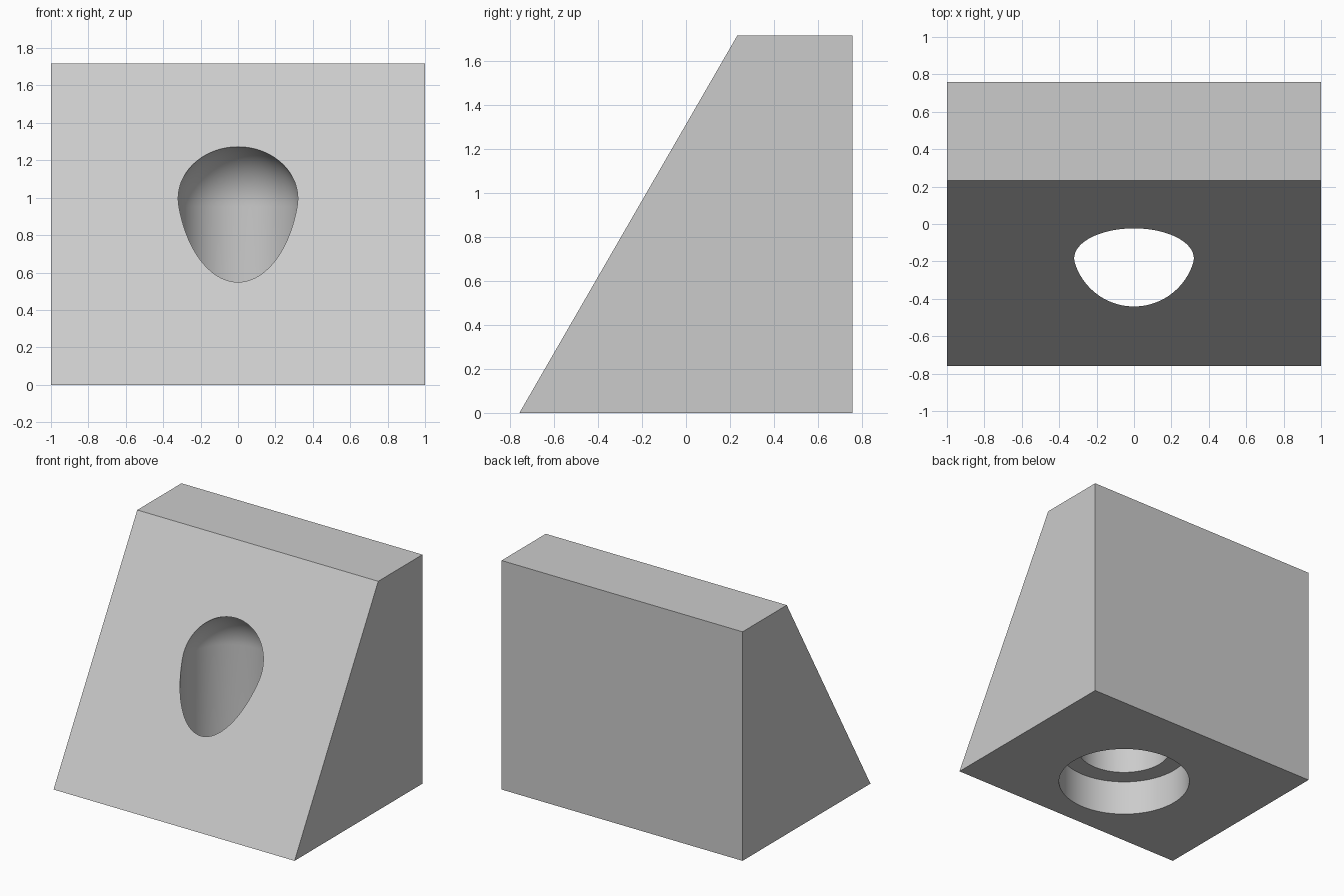
import bpy
import bmesh
from math import sin, cos, pi, radians, sqrt
from mathutils import Vector

default_cube = bpy.data.objects.get("Cube")
if default_cube:
    bpy.data.objects.remove(default_cube, do_unlink=True)

# Overall block sizes
HALF_WIDTH = 1.0
HALF_DEPTH = 0.758
HEIGHT = 1.718
SLOPE_TOP = -HALF_DEPTH + HEIGHT / sqrt(3)   # front face leans at 60 degrees

# Vertical domed bore with a wider recess underneath
BORE_Y = -0.11
BORE_RADIUS = 0.331
DOME_BASE = 0.953
RECESS_RADIUS = 0.468
RECESS_DEPTH = 0.267
SEGMENTS = 96
DOME_STEPS = 24


def make_object(name, bm):
    bmesh.ops.recalc_face_normals(bm, faces=bm.faces)
    mesh = bpy.data.meshes.new(name)
    bm.to_mesh(mesh)
    bm.free()
    obj = bpy.data.objects.new(name, mesh)
    bpy.context.collection.objects.link(obj)
    return obj


def extrude_side_profile(name, profile, half_width):
    bm = bmesh.new()
    face = bm.faces.new([bm.verts.new((-half_width, y, z)) for y, z in profile])
    grown = bmesh.ops.extrude_face_region(bm, geom=[face])["geom"]
    moved = [v for v in grown if isinstance(v, bmesh.types.BMVert)]
    bmesh.ops.translate(bm, vec=(2 * half_width, 0, 0), verts=moved)
    return make_object(name, bm)


def lathe(name, profile, centre_y):
    bm = bmesh.new()
    verts = [bm.verts.new((r, centre_y, z)) for r, z in profile]
    edges = [bm.edges.new(pair) for pair in zip(verts, verts[1:])]
    bmesh.ops.spin(bm, geom=verts + edges, cent=(0, centre_y, 0),
                   axis=Vector((0, 0, 1)), angle=2 * pi, steps=SEGMENTS)
    bmesh.ops.remove_doubles(bm, verts=bm.verts, dist=0.0001)
    return make_object(name, bm)


# Sloped block
block = extrude_side_profile("sloped_block", [
    (-HALF_DEPTH, 0), (HALF_DEPTH, 0), (HALF_DEPTH, HEIGHT), (SLOPE_TOP, HEIGHT),
], HALF_WIDTH)

# Cutter: recess, ledge, straight bore, then a round dome
profile = [(0, -0.1), (RECESS_RADIUS, -0.1), (RECESS_RADIUS, RECESS_DEPTH),
           (BORE_RADIUS, RECESS_DEPTH)]
for i in range(DOME_STEPS + 1):
    a = pi / 2 * i / DOME_STEPS
    profile.append((BORE_RADIUS * cos(a), DOME_BASE + BORE_RADIUS * sin(a)))
cutter = lathe("bore_cutter", profile, BORE_Y)
cutter.hide_render = True

# Cut the bore and apply
bpy.ops.object.select_all(action="DESELECT")
block.select_set(True)
bpy.context.view_layer.objects.active = block
cut = block.modifiers.new("bore", "BOOLEAN")
cut.operation = "DIFFERENCE"
cut.solver = "EXACT"
cut.object = cutter
bpy.ops.object.modifier_apply(modifier=cut.name)
bpy.data.objects.remove(cutter, do_unlink=True)

# Single grey colour
grey = bpy.data.materials.new("light_grey")
grey.use_nodes = True
colour = (0.6, 0.6, 0.6, 1)
grey.diffuse_color = colour
grey.node_tree.nodes["Principled BSDF"].inputs["Base Color"].default_value = colour
block.data.materials.clear()
block.data.materials.append(grey)

# Smooth the bore, keep the rims crisp
bpy.ops.object.shade_smooth_by_angle(angle=radians(30))
